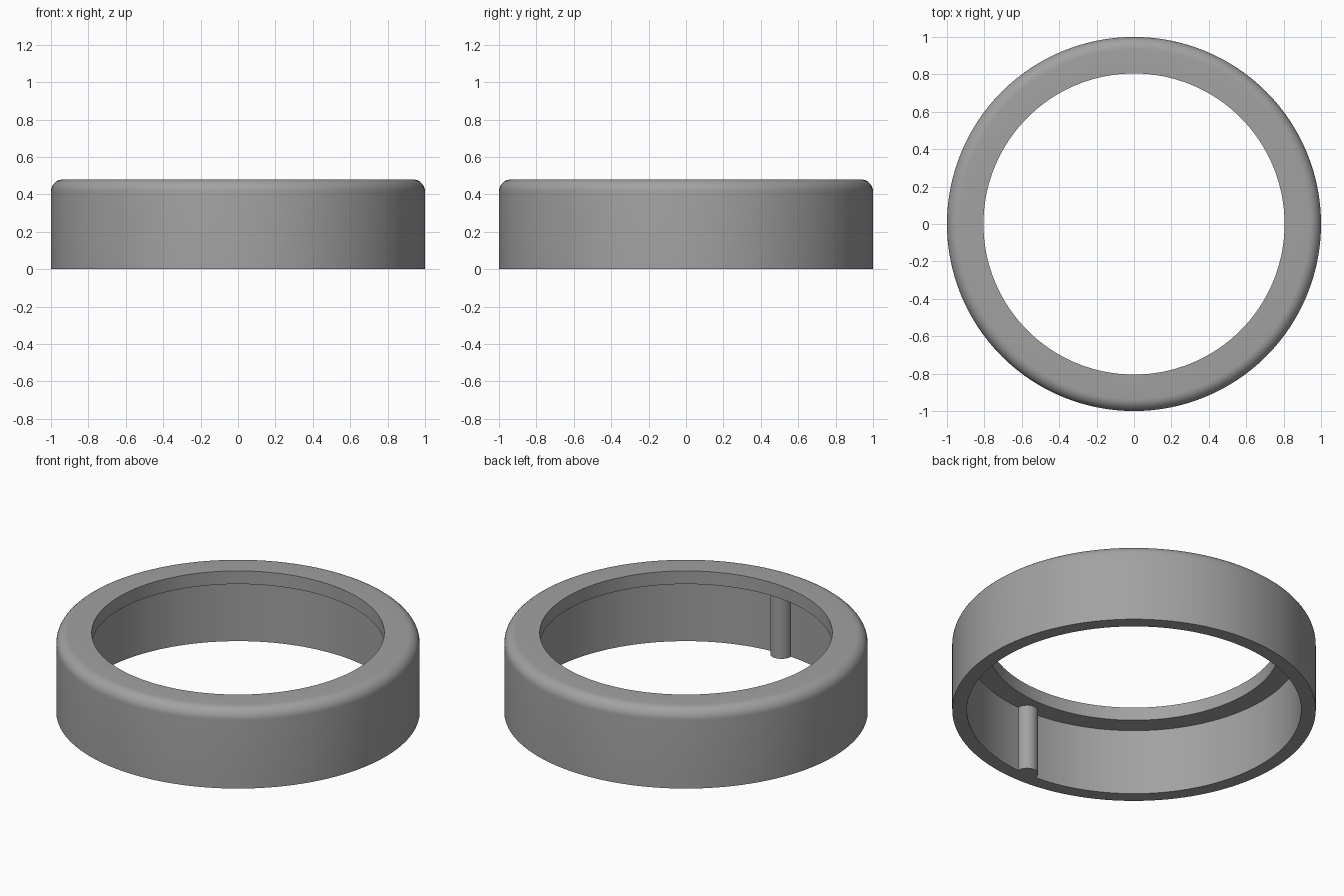
import bpy, bmesh, math
from mathutils import Matrix

if "Cube" in bpy.data.objects:
    bpy.data.objects.remove(bpy.data.objects["Cube"])

grey = bpy.data.materials.new("grey")
grey.diffuse_color = (0.36, 0.36, 0.36, 1)
grey.use_nodes = True
grey.node_tree.nodes["Principled BSDF"].inputs["Base Color"].default_value = grey.diffuse_color


def finish(bm, name):
    bmesh.ops.recalc_face_normals(bm, faces=bm.faces)
    mesh = bpy.data.meshes.new(name)
    bm.to_mesh(mesh)
    bm.free()
    mesh.materials.append(grey)
    obj = bpy.data.objects.new(name, mesh)
    bpy.context.collection.objects.link(obj)
    bpy.ops.object.select_all(action='DESELECT')
    obj.select_set(True)
    bpy.context.view_layer.objects.active = obj
    bpy.ops.object.shade_smooth_by_angle(angle=math.radians(30))
    return obj


# Ring: lathed cross-section with a rounded top edge and an inner lip
HEIGHT, FILLET, STEPS = 0.48, 0.065, 8
profile = [(0.92, 0), (1, 0)]
for i in range(STEPS + 1):
    a = math.pi / 2 * i / STEPS
    profile.append((1 - FILLET + FILLET * math.cos(a),
                    HEIGHT - FILLET + FILLET * math.sin(a)))
profile += [(0.805, HEIGHT), (0.805, 0.40), (0.92, 0.40)]

bm = bmesh.new()
verts = [bm.verts.new((r, 0, z)) for r, z in profile]
edges = [bm.edges.new((verts[i - 1], verts[i])) for i in range(len(verts))]
bmesh.ops.spin(bm, geom=verts + edges, cent=(0, 0, 0), axis=(0, 0, 1),
               angle=2 * math.pi, steps=128, use_merge=True)
bmesh.ops.remove_doubles(bm, verts=bm.verts, dist=1e-5)
finish(bm, "ring")

# Locating pin: half sunk into the inner wall at the front, under the lip
PIN_HEIGHT = 0.41
bm = bmesh.new()
bmesh.ops.create_cone(bm, cap_ends=True, segments=32, radius1=0.061,
                      radius2=0.061, depth=PIN_HEIGHT,
                      matrix=Matrix.Translation((0, -0.915, PIN_HEIGHT / 2)))
finish(bm, "locating_pin")
